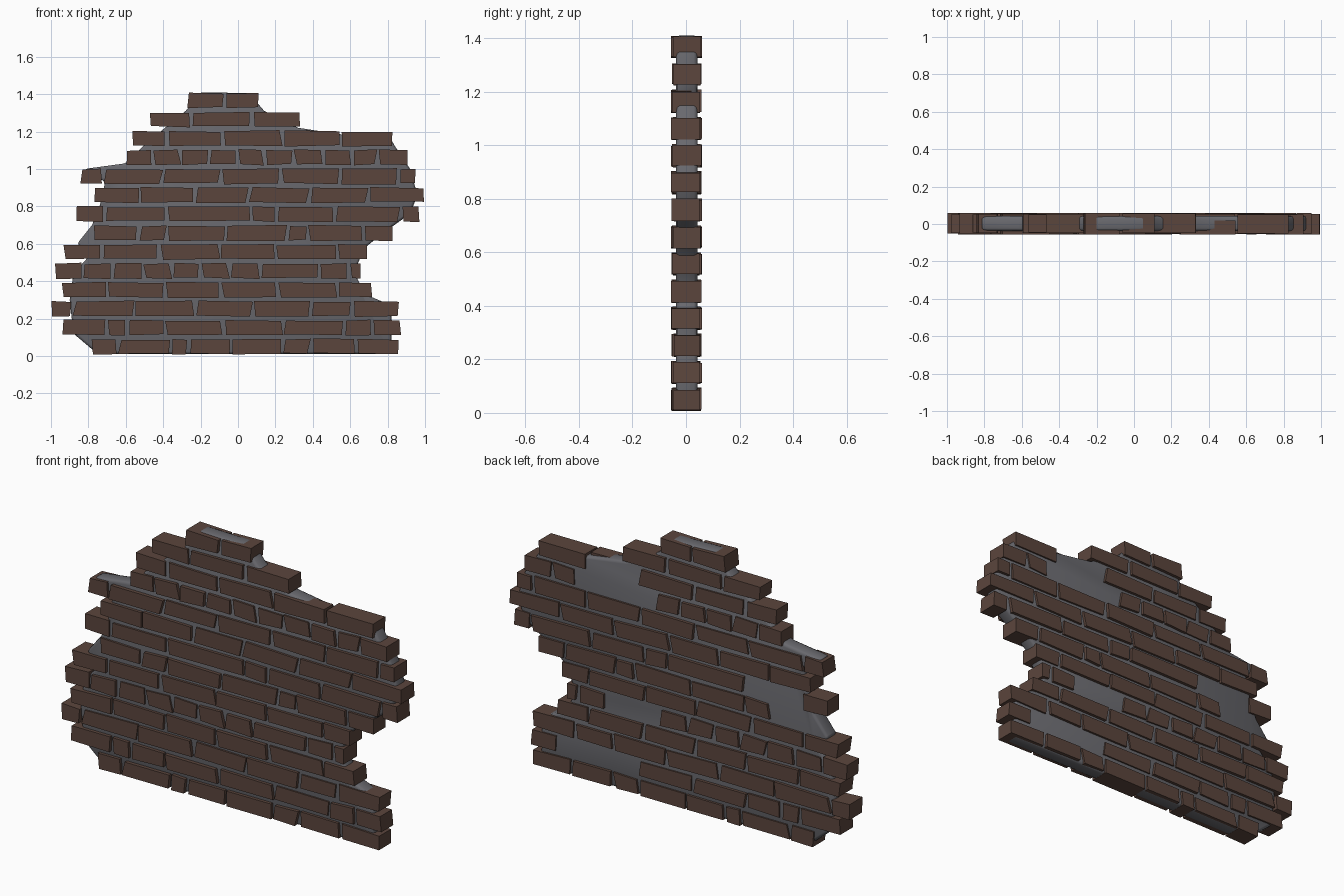
import bpy, bmesh, random

if "Cube" in bpy.data.objects:
    bpy.data.objects.remove(bpy.data.objects["Cube"])
random.seed(7)

def material(name, rgb):
    m = bpy.data.materials.new(name)
    m.diffuse_color = (*rgb, 1)
    m.use_nodes = True
    m.node_tree.nodes["Principled BSDF"].inputs["Base Color"].default_value = m.diffuse_color
    return m

BRICK = material("brown brick", (0.105, 0.06, 0.046))
MORTAR = material("grey mortar", (0.14, 0.14, 0.155))

def make_object(name, bm, mat):
    bmesh.ops.recalc_face_normals(bm, faces=bm.faces)
    me = bpy.data.meshes.new(name)
    bm.to_mesh(me)
    bm.free()
    me.materials.append(mat)
    ob = bpy.data.objects.new(name, me)
    bpy.context.collection.objects.link(ob)
    return ob

# brick joints along x, one list per course from the ground up
COURSES = [
    [-.78, -.64, -.36, -.265, -.035, .24, .39, .635, .865],
    [-.94, -.70, -.59, -.39, -.075, .245, .565, .715, .87],
    [-1.0, -.885, -.555, -.23, .08, .39, .61, .86],
    [-.94, -.70, -.39, -.09, .21, .535, .715],
    [-.98, -.83, -.67, -.51, -.35, -.2, -.045, .12, .435, .595, .66],
    [-.93, -.725, -.42, -.095, .20, .53, .69],
    [-.77, -.53, -.38, -.065, .26, .375, .67, .83],
    [-.86, -.71, -.38, .07, .205, .52, .87, .97],
    [-.77, -.525, -.235, .06, .385, .70, .995],
    [-.84, -.72, -.40, -.09, .23, .545, .86, .955],
    [-.60, -.455, -.305, -.155, .0, .145, .295, .46, .61, .745, .905],
    [-.565, -.38, -.08, .24, .55, .825],
    [-.47, -.25, .075, .33],
    [-.27, -.07, .11],
]
# courses where the back half of the bricks has fallen out: x range
BARE_BACK = {1: (.1, .65), 4: (.1, .5), 6: (-.8, -.5), 7: (-.72, -.3),
             10: (.1, .6), 11: (.2, .55)}

def add_brick(bm, x0, x1, zc, front, back, lean):
    j = lambda s: random.uniform(-s, s)
    # skewed outline seen from the front, extruded through the wall
    pts = [(x0 + j(.006) - lean, zc - .039 + j(.005)), (x1 + j(.006) - lean, zc - .039 + j(.005)),
           (x1 + j(.006) + lean, zc + .039 + j(.005)), (x0 + j(.006) + lean, zc + .039 + j(.005))]
    vs = [bm.verts.new((x, y, z)) for y in (front, back) for x, z in pts]
    for f in ((0, 1, 2, 3), (7, 6, 5, 4), (0, 4, 5, 1), (1, 5, 6, 2), (2, 6, 7, 3), (3, 7, 4, 0)):
        bm.faces.new([vs[i] for i in f])

# brick courses
for i, joints in enumerate(COURSES):
    bm = bmesh.new()
    zc = .05 + i * .1012
    n = len(joints) - 1
    for k in range(n):
        x0 = joints[k] + (.01 if k else .003)
        x1 = joints[k + 1] - (.01 if k < n - 1 else .003)
        mid = (x0 + x1) / 2
        front = -.049 + random.uniform(-.008, .004)
        back = .054 + random.uniform(-.004, .006)
        lo, hi = BARE_BACK.get(i, (9, 9))
        if lo < mid < hi:
            back = .02
        lean = random.choice((0, 0, 0, .006, -.006)) if 0 < k < n - 1 else 0
        add_brick(bm, x0, x1, zc, front, back, lean)
    make_object(f"brick_course_{i + 1}", bm, BRICK)

# mortar core with the ragged wall outline
OUTLINE = [(-.75, .01), (.82, .01), (.82, .27), (.68, .33), (.62, .45), (.68, .58),
           (.78, .66), (.92, .76), (.96, .86), (.92, 1.0), (.84, 1.12), (.80, 1.19),
           (.55, 1.185), (.32, 1.22), (.14, 1.31), (.06, 1.405), (-.20, 1.41), (-.28, 1.31),
           (-.50, 1.13), (-.60, 1.03), (-.82, 1.0), (-.71, .93), (-.74, .80), (-.78, .70),
           (-.86, .60), (-.80, .53), (-.88, .44), (-.90, .30), (-.88, .12)]
bm = bmesh.new()
face = bm.faces.new([bm.verts.new((x, -.037, z)) for x, z in OUTLINE])
ext = bmesh.ops.extrude_face_region(bm, geom=[face])
for v in ext["geom"]:
    if isinstance(v, bmesh.types.BMVert):
        v.co.y = .043
mortar = make_object("mortar_core", bm, MORTAR)

# rounded, smooth mortar edges
bev = mortar.modifiers.new("rounded edges", 'BEVEL')
bev.width = .014
bev.segments = 2
bpy.context.view_layer.objects.active = mortar
mortar.select_set(True)
bpy.ops.object.shade_smooth()
